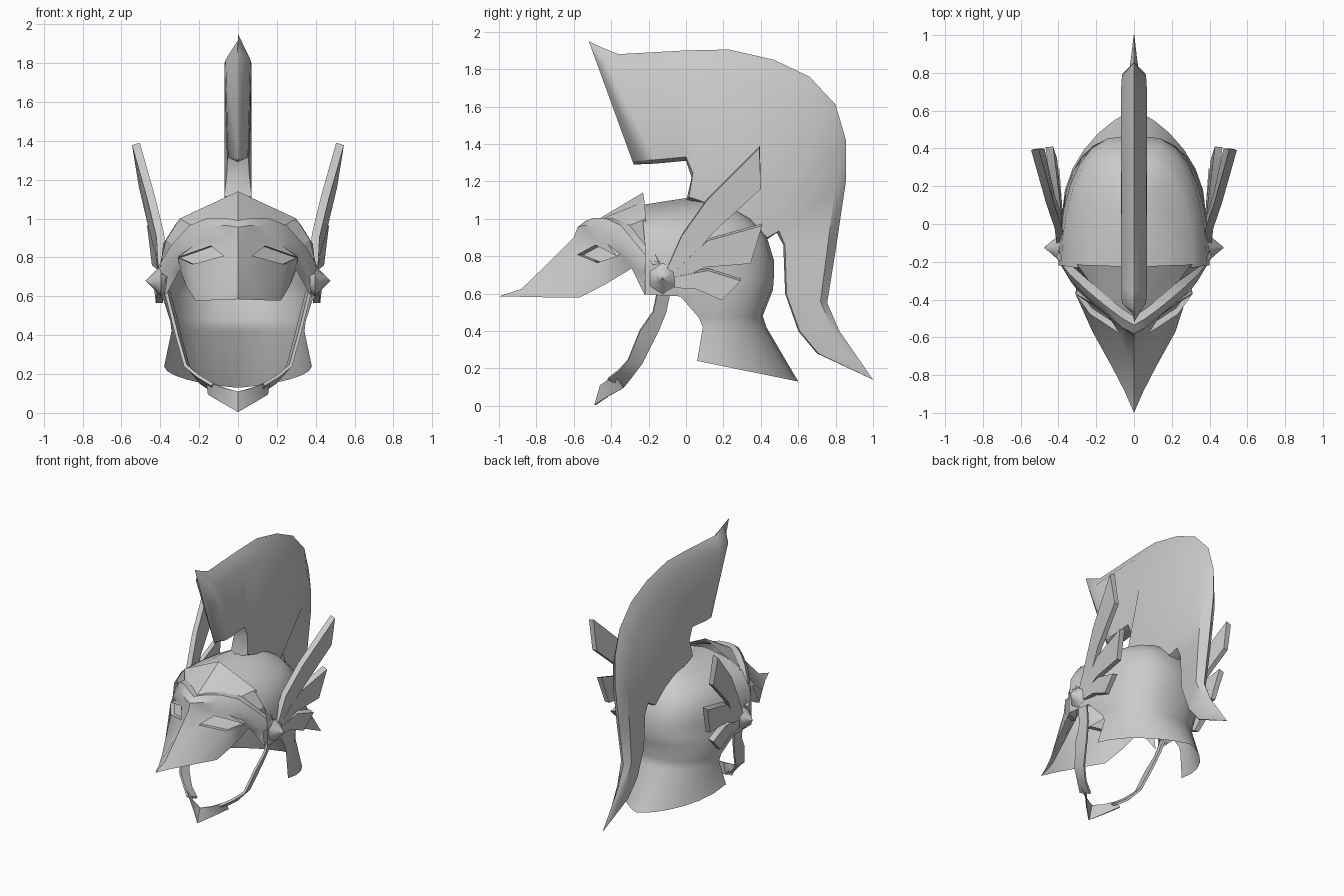
import bpy, bmesh, math
from mathutils import Vector

steel = bpy.data.materials.new("steel_grey")
steel.diffuse_color = (0.6, 0.6, 0.6, 1)
CORE = Vector((0, -.1, .62))       # inside point used to face open sheets outward


def make(name, verts, faces, thick=0.0, mirror=True, angle=40, sheet=False):
    """Mesh part, optionally mirrored across x and given thickness."""
    bm = bmesh.new()
    vs = [bm.verts.new(v) for v in verts]
    for f in faces:
        bm.faces.new([vs[i] for i in f])
    if mirror:
        ws = [bm.verts.new((-v[0], v[1], v[2])) for v in verts]
        for f in faces:
            bm.faces.new([ws[i] for i in reversed(f)])
    bmesh.ops.remove_doubles(bm, verts=bm.verts, dist=0.0005)
    bmesh.ops.recalc_face_normals(bm, faces=bm.faces)
    if thick:
        bmesh.ops.solidify(bm, geom=bm.faces[:], thickness=thick)
        bmesh.ops.recalc_face_normals(bm, faces=bm.faces)
    if sheet and sum(f.normal.dot(f.calc_center_median() - CORE) * f.calc_area()
                     for f in bm.faces) < 0:
        bmesh.ops.reverse_faces(bm, faces=bm.faces)
    me = bpy.data.meshes.new(name)
    bm.to_mesh(me)
    bm.free()
    me.materials.append(steel)
    ob = bpy.data.objects.new(name, me)
    bpy.context.collection.objects.link(ob)
    bpy.ops.object.select_all(action='DESELECT')
    ob.select_set(True)
    bpy.context.view_layer.objects.active = ob
    bpy.ops.object.shade_smooth_by_angle(angle=math.radians(angle))
    return ob


def grid(rows, closed=False):
    """Quads joining equal-length rows of points."""
    n = len(rows[0])
    verts = [p for r in rows for p in r]
    faces = []
    for i in range(len(rows) - 1):
        for j in range(n if closed else n - 1):
            k = (j + 1) % n
            faces.append((i * n + j, i * n + k, (i + 1) * n + k, (i + 1) * n + j))
    return verts, faces


# Helmet shell: half width, side-front y, back y, side z, back z, roundness
shell_rows = [
    (0.38, 0.06, 0.60, 0.24, 0.13, 1.5), (0.342, 0.09, 0.43, 0.42, 0.42, .9),
    (0.348, 0.07, 0.41, 0.47, 0.48, .8), (0.385, -0.03, 0.465, 0.585, 0.62, .7),
    (0.40, -0.22, 0.47, 0.595, 0.69, .7), (0.40, -0.22, 0.47, 0.74, 0.78, .7),
    (0.385, -0.22, 0.43, 0.87, 0.91, .7), (0.315, -0.23, 0.35, 0.98, 1.0, .75),
    (0.18, -0.23, 0.23, 1.045, 1.07, .8), (0.0, -0.23, 0.06, 1.075, 1.12, 1)]
rows = []
for rx, yf, yb, zs, zb, p in shell_rows:
    row = []
    for i in range(8):
        t = math.pi / 2 * i / 7
        c, s = max(math.cos(t), 0.0) ** p, math.sin(t)
        c = 0 if i == 7 else c
        row.append((rx * c, yf + (yb - yf) * s, zs + (zb - zs) * s))
    rows.append(row)
make("helmet_shell", *grid(rows), angle=50, sheet=True)

# Brow line shared by the mask and the forehead plate
brow = [(0, -.49, .985), (.06, -.45, 1.0), (.15, -.38, 1.0),
        (.24, -.30, .965), (.33, -.22, .86), (.40, -.14, .76)]
peak = [(0, -.23, 1.14), (.10, -.222, 1.093), (.20, -.218, 1.047),
        (.30, -.215, 1.0), (.37, -.21, .89), (.402, -.14, .765)]
make("forehead_plate", *grid([brow, peak]), angle=25, sheet=True)

# Face mask with brow roll, beak and recessed eyes
roll = [(0, -.535, .99), (.062, -.50, 1.003), (.155, -.43, 1.003),
        (.25, -.35, .965), (.345, -.262, .86), (.41, -.175, .755)]
crest = [(0, -.58, .955), (.06, -.55, .965), (.15, -.475, .96),
         (.245, -.395, .92), (.335, -.305, .82), (.395, -.205, .72)]
under = [(0, -.60, .90), (.04, -.565, .89), (.13, -.49, .885),
         (.22, -.42, .865), (.30, -.35, .81), (.365, -.22, .70)]
eye = [(.075, -.58, .808), (.14, -.485, .86), (.31, -.37, .80), (.235, -.475, .765)]
beak = [(0, -.755, .745), (.038, -.71, .73), (0, -.88, .625), (0, -1, .585),
        (.05, -.885, .583), (.12, -.75, .58), (.22, -.57, .578),
        (.265, -.43, .65), (.30, -.29, .735), (.38, -.22, .59)]
inner = [(x - .012, y + .03, z - .002) for x, y, z in eye]
verts, faces = grid([brow, roll, crest, under])
U, E, B, P = 18, 24, 28, 38        # first under, eye, beak and recess points
verts += eye + beak + inner
faces += [
    (U, U+1, B+1, B), (U+1, E, B+1), (U+1, U+2, E+1, E), (U+2, U+3, E+2, E+1),
    (U+3, U+4, E+2), (U+4, U+5, B+8, E+2), (B, B+1, B+4, B+2), (B+2, B+4, B+3),
    (B+1, E, E+3, B+5), (B+1, B+5, B+4), (E+3, B+6, B+5), (E+3, E+2, B+7, B+6),
    (E+2, B+8, B+7), (U+5, B+9, B+8), (P, P+1, P+2, P+3)]
faces += [(E+i, E+(i+1) % 4, P+(i+1) % 4, P+i) for i in range(4)]
make("face_mask", verts, faces, sheet=True)

# Crest plume: outer y,z / inner y,z / half width / inner width factor
plume = [
    (-.52, 1.95, -.28, 1.29, .003, .8), (-.455, 1.918, -.225, 1.292, .064, .8),
    (-.36, 1.88, -.16, 1.295, .070, .8),
    (0, 1.90, 0, 1.31, .068, .8), (.23, 1.905, .03, 1.22, .066, .85),
    (.47, 1.85, 0, 1.09, .070, 1), (.66, 1.76, .15, 1.04, .070, 1),
    (.80, 1.61, .30, .96, .068, .9), (.855, 1.42, .42, .88, .064, .7),
    (.855, 1.20, .485, .925, .060, .5), (.80, .83, .52, .86, .054, .5),
    (.755, .55, .53, .60, .044, .5), (.82, .40, .60, .40, .030, .5),
    (.91, .27, .70, .28, .016, .5), (1.0, .14, .995, .142, .002, .5)]
rows = []
for yo, zo, yi, zi, w, k in plume:
    at = lambda t: (yo + (yi - yo) * t, zo + (zi - zo) * t)
    rows.append([(0, yo, zo), (w, *at(.16)), (w * k, *at(.965)),
                 (0, yi, zi), (-w * k, *at(.965)), (-w, *at(.16))])
verts, faces = grid(rows, closed=True)
faces += [(0, 1, 2, 3), (0, 3, 4, 5)]
make("plume", verts, faces, mirror=False, angle=50)

# Side wings: upper x,y,z / lower x,y,z for each station
feathers = {
    "upper_feather": [(.39, -.10, .74, .39, -.05, .68), (.40, -.02, .92, .40, .04, .80),
                      (.446, .115, 1.11, .437, .15, .93), (.525, .395, 1.39, .492, .40, 1.16)],
    "middle_feather": [(.39, -.06, .73, .39, -.04, .67), (.412, .12, .895, .40, .10, .74),
                       (.448, .41, .975, .425, .345, .76)],
    "lower_feather": [(.39, -.06, .70, .39, -.06, .63), (.402, .12, .735, .398, .05, .625),
                      (.415, .295, .68, .405, .19, .565)]}
for name, stations in feathers.items():
    rows = []
    for xu, yu, zu, xl, yl, zl in stations:
        rows.append([(xu - .02, yu, zu), (xu + .02, yu - .003, zu - .012),
                     (xl + .018, yl, zl), (xl - .018, yl, zl)])
    verts, faces = grid(rows, closed=True)
    n = len(verts)
    faces += [(0, 1, 2, 3), (n - 4, n - 3, n - 2, n - 1)]
    make(name, verts, faces)

# Spiked hub where wing and strap meet
rows = []
for x, r in ((.37, .06), (.395, .083), (.425, .05), (.475, .002)):
    rows.append([(x, -.125 + r * math.cos(math.radians(30 + 60 * i)),
                  .68 + r * math.sin(math.radians(30 + 60 * i))) for i in range(6)])
make("hub", *grid(rows, closed=True), angle=50)

# Chin strap: x / front edge y,z / rear edge y,z
strap = [(.37, -.15, .62, -.08, .62), (.34, -.175, .50, -.105, .50),
         (.315, -.245, .40, -.145, .40), (.27, -.31, .24, -.23, .23),
         (.205, -.36, .185, -.29, .15), (.13, -.42, .14, -.33, .10)]
make("chin_strap", *grid([[(x + .008, a, b), (x - .008, c, d)] for x, a, b, c, d in strap]),
     thick=0.016)

# Pointed chin cup
cup = [[(0, -.46, .11), (.08, -.43, .13), (.165, -.385, .165)],
       [(0, -.49, .005), (.08, -.42, .05), (.155, -.335, .095)]]
make("chin_cup", *grid(cup), thick=0.008)
